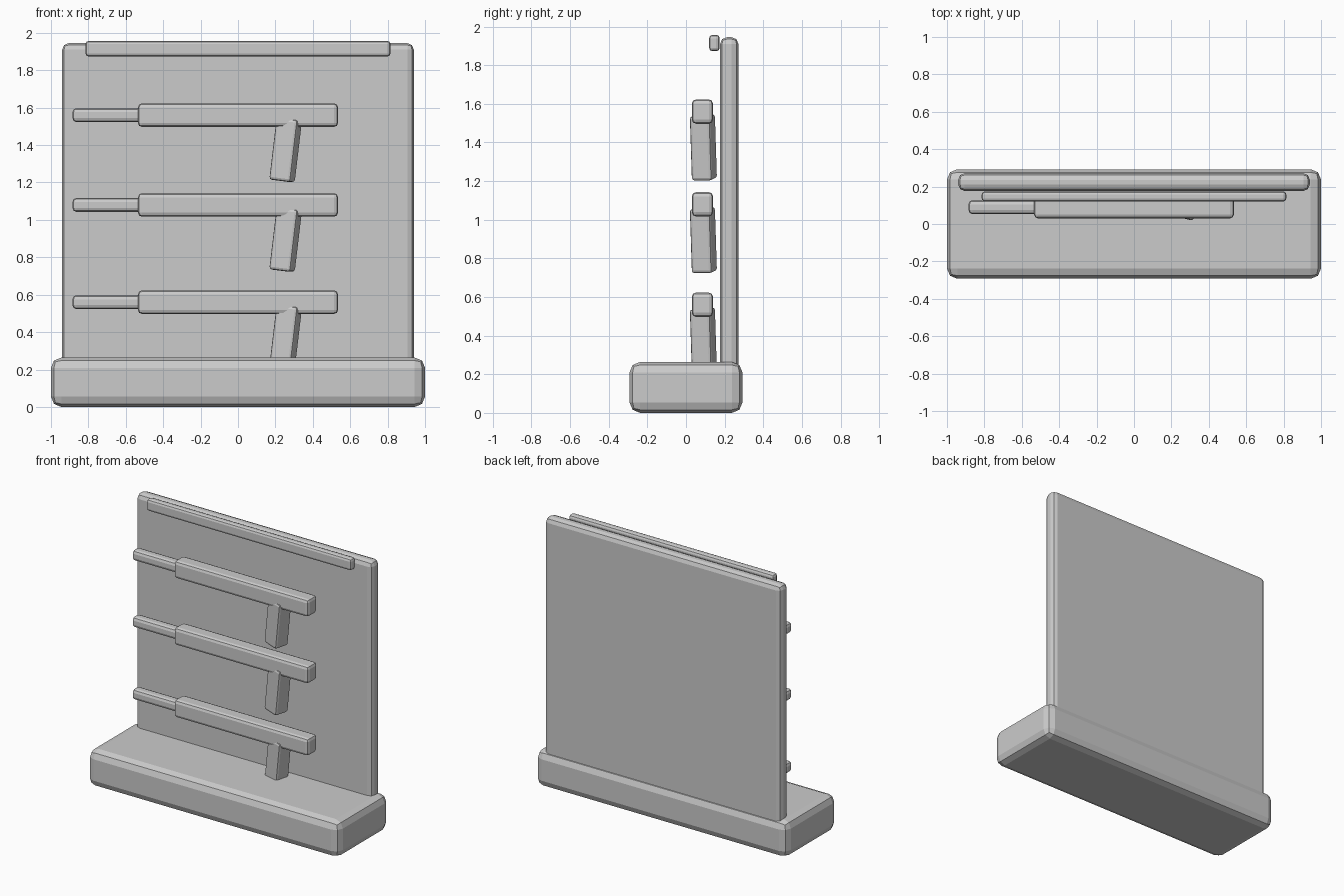
import bpy
import math

if "Cube" in bpy.data.objects:
    bpy.data.objects.remove(bpy.data.objects["Cube"])

grey = bpy.data.materials.new("light_grey")
grey.diffuse_color = (0.6, 0.6, 0.6, 1.0)
grey.use_nodes = True
grey.node_tree.nodes["Principled BSDF"].inputs["Base Color"].default_value = grey.diffuse_color


def block(name, center, size, bevel, rot=(0, 0, 0)):
    """Box with softly rounded edges."""
    bpy.ops.mesh.primitive_cube_add(size=1, location=center, rotation=rot)
    ob = bpy.context.object
    ob.name = name
    ob.scale = size
    bpy.ops.object.transform_apply(location=False, rotation=False, scale=True)
    mod = ob.modifiers.new("bevel", 'BEVEL')
    mod.width = bevel
    mod.segments = 2
    mod.limit_method = 'ANGLE'
    ob.data.materials.append(grey)
    return ob


# Stand: base, upright panel and top rail
block("base", (0, 0, 0.132), (2.0, 0.585, 0.264), 0.055)
block("back_panel", (0, 0.224, 1.045), (1.88, 0.095, 1.80), 0.035)
block("top_rail", (0, 0.147, 1.915), (1.63, 0.055, 0.085), 0.018)

# Three displayed pieces, each with a body, a barrel and a leaning grip
for i, z in enumerate((0.56, 1.08, 1.56), 1):
    block(f"body_{i}", (0, 0.085, z), (1.07, 0.11, 0.126), 0.022)
    block(f"barrel_{i}", (-0.69, 0.09, z), (0.39, 0.075, 0.075), 0.022)
    block(f"grip_{i}", (0.255, 0.09, z - 0.185), (0.12, 0.11, 0.335), 0.015,
          (0, math.radians(7), math.radians(-15)))
